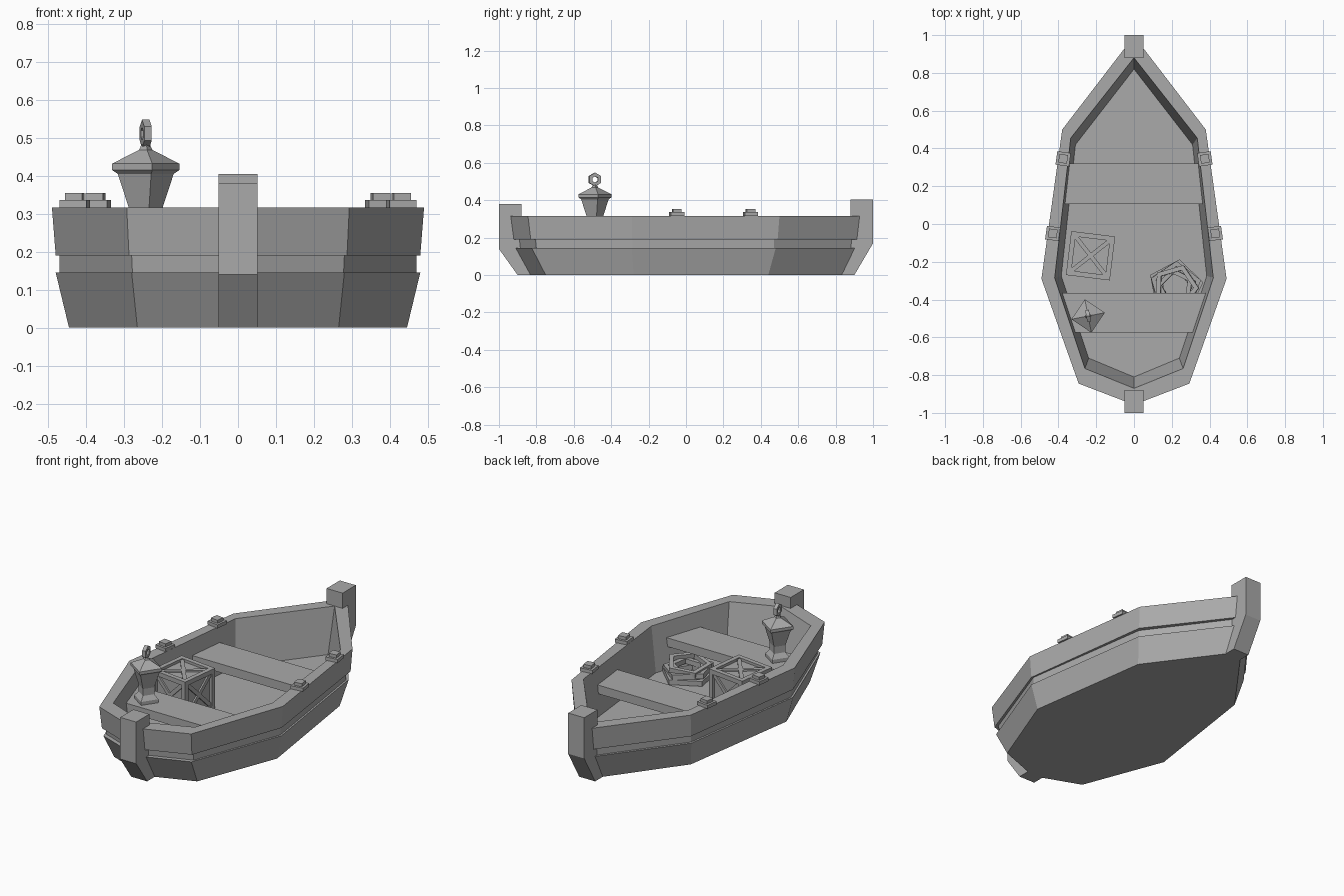
import bpy, bmesh
from math import sin, cos, pi, radians, atan2
from mathutils import Matrix, Vector

cube = bpy.data.objects.get("Cube")
if cube:
    bpy.data.objects.remove(cube, do_unlink=True)

grey = bpy.data.materials.new("plain_grey")
grey.use_nodes = True
grey.diffuse_color = (0.4, 0.4, 0.4, 1)
grey.node_tree.nodes["Principled BSDF"].inputs["Base Color"].default_value = (0.4, 0.4, 0.4, 1)


def finish(bm, name, matrix=None):
    """Turn a bmesh into a flat shaded object."""
    bmesh.ops.recalc_face_normals(bm, faces=bm.faces)
    mesh = bpy.data.meshes.new(name)
    bm.to_mesh(mesh)
    bm.free()
    mesh.materials.append(grey)
    obj = bpy.data.objects.new(name, mesh)
    bpy.context.collection.objects.link(obj)
    if matrix:
        obj.matrix_world = matrix
    return obj


def loft(bm, rings):
    """Skin closed rings of points and cap both ends."""
    rows = [[bm.verts.new(p) for p in ring] for ring in rings]
    n = len(rows[0])
    for a, b in zip(rows, rows[1:]):
        for i in range(n):
            j = (i + 1) % n
            bm.faces.new((a[i], a[j], b[j], b[i]))
    bm.faces.new(rows[0])
    bm.faces.new(rows[-1])


def box(bm, size, matrix=Matrix()):
    bmesh.ops.create_cube(bm, size=1, matrix=matrix @ Matrix.Diagonal((*size, 1)))


def place(x, y, z, turn=0):
    return Matrix.Translation((x, y, z)) @ Matrix.Rotation(radians(turn), 4, 'Z')


# Hull: one shell lofted up the planks, over the rail and down to the floor
def outline(z, bow, side, stern):
    right = [(-x, y, z) for x, y in reversed(side)]
    return [(0, bow, z)] + [(x, y, z) for x, y in side] + [(0, stern, z)] + right


hull = bmesh.new()
loft(hull, [
    outline(0, 0.9, [(0.34, 0.44), (0.445, -0.28), (0.265, -0.75)], -0.85),
    outline(0.145, 0.97, [(0.37, 0.48), (0.48, -0.29), (0.28, -0.825)], -0.93),
    outline(0.145, 0.95, [(0.36, 0.47), (0.47, -0.285), (0.278, -0.8)], -0.905),
    outline(0.19, 0.955, [(0.36, 0.47), (0.47, -0.285), (0.28, -0.805)], -0.91),
    outline(0.19, 0.98, [(0.375, 0.49), (0.48, -0.29), (0.287, -0.83)], -0.94),
    outline(0.317, 0.995, [(0.38, 0.5), (0.49, -0.29), (0.293, -0.845)], -0.957),
    outline(0.317, 0.88, [(0.335, 0.455), (0.42, -0.285), (0.26, -0.765)], -0.87),
    outline(0.06, 0.82, [(0.31, 0.42), (0.385, -0.275), (0.24, -0.71)], -0.81),
])
finish(hull, "hull")


# Bow and stern posts: a side profile given width
def post(name, profile):
    bm = bmesh.new()
    loft(bm, [[(x, y, z) for y, z in profile] for x in (-0.051, 0.051)])
    finish(bm, name)


post("bow_post", [(1, 0.405), (1, 0.17), (0.9, 0), (0.83, 0), (0.88, 0.17), (0.88, 0.405)])
post("stern_post", [(-1, 0.38), (-1, 0.14), (-0.9, 0), (-0.82, 0), (-0.88, 0.14), (-0.88, 0.38)])


# Bench seats fitted between the walls
def seat(name, back, back_half, front, front_half):
    bm = bmesh.new()
    loft(bm, [[(-back_half, back, z), (back_half, back, z),
               (front_half, front, z), (-front_half, front, z)] for z in (0.18, 0.23)])
    finish(bm, name)


seat("bow_seat", 0.32, 0.355, 0.105, 0.38)
seat("stern_seat", -0.365, 0.395, -0.575, 0.325)

# Stepped oar blocks on the rail
for side, label in ((1, "left"), (-1, "right")):
    for x, y, where in ((0.375, 0.345, "bow"), (0.43, -0.05, "mid")):
        bm = bmesh.new()
        box(bm, (0.072, 0.072, 0.02), place(0, 0, 0.01))
        box(bm, (0.046, 0.046, 0.02), place(0, 0, 0.028))
        finish(bm, f"{label}_{where}_oar_block", place(side * x, y, 0.316, side * 8))

# Crate: recessed panels, edge bars and crossed braces
SIZE, BAR = 0.234, 0.026
HALF = (SIZE - BAR) / 2
bm = bmesh.new()
box(bm, (SIZE - 0.03,) * 3)
for axis in range(3):
    for a in (-HALF, HALF):
        for b in (-HALF, HALF):
            size = [BAR] * 3
            size[axis] = SIZE
            spot = [a, b]
            spot.insert(axis, 0)
            box(bm, size, Matrix.Translation(spot))
faces = [Matrix.Rotation(radians(a), 4, 'X') for a in (0, 90, 180, 270)]
faces += [Matrix.Rotation(radians(a), 4, 'Y') for a in (90, -90)]
for turn in faces:
    for angle in (45, -45):
        box(bm, (SIZE * 1.25, 0.022, 0.012), turn @ place(0, 0, SIZE / 2 - 0.012, angle))
finish(bm, "crate", place(-0.23, -0.168, 0.06 + SIZE / 2, -7))


# Low-sided ring used by the rope and the lantern
def ring(bm, radius, thick, sides, matrix, section=4):
    rows = []
    for i in range(sides):
        a = 2 * pi * i / sides
        row = []
        for k in range(section):
            b = 2 * pi * (k + 0.5) / section
            r = radius + thick * cos(b)
            row.append(bm.verts.new(matrix @ Vector((r * cos(a), r * sin(a), thick * sin(b)))))
        rows.append(row)
    for i in range(sides):
        p, q = rows[i], rows[(i + 1) % sides]
        for k in range(section):
            m = (k + 1) % section
            bm.faces.new((p[k], q[k], q[m], p[m]))


# Coiled rope: stacked five-sided loops, slightly askew
bm = bmesh.new()
for radius, z, turn, tilt in ((0.135, 0.018, 82, 0), (0.095, 0.02, 74, 3), (0.125, 0.045, 88, 4),
                              (0.088, 0.05, 100, -6), (0.11, 0.07, 70, -5)):
    ring(bm, radius, 0.02, 5, place(0, 0, z, turn) @ Matrix.Rotation(radians(tilt), 4, 'X'))
finish(bm, "rope_coil", place(0.22, -0.335, 0.06))

# Lantern: square profile with foot, flared body, roof and hanging ring
bm = bmesh.new()
profile = [(0.068, 0.23), (0.068, 0.25), (0.045, 0.275), (0.045, 0.315), (0.075, 0.405),
           (0.09, 0.415), (0.09, 0.432), (0.018, 0.468), (0.01, 0.485)]
loft(bm, [[(r * cos(i * pi / 2), r * sin(i * pi / 2), z) for i in range(4)] for r, z in profile])
ring(bm, 0.027, 0.014, 6, Matrix.Translation((0, 0, 0.511)) @ Matrix.Rotation(pi / 2, 4, 'Y')
     @ Matrix.Rotation(0, 4, 'Z'))
finish(bm, "lantern", place(-0.243, -0.487, 0, 11))
